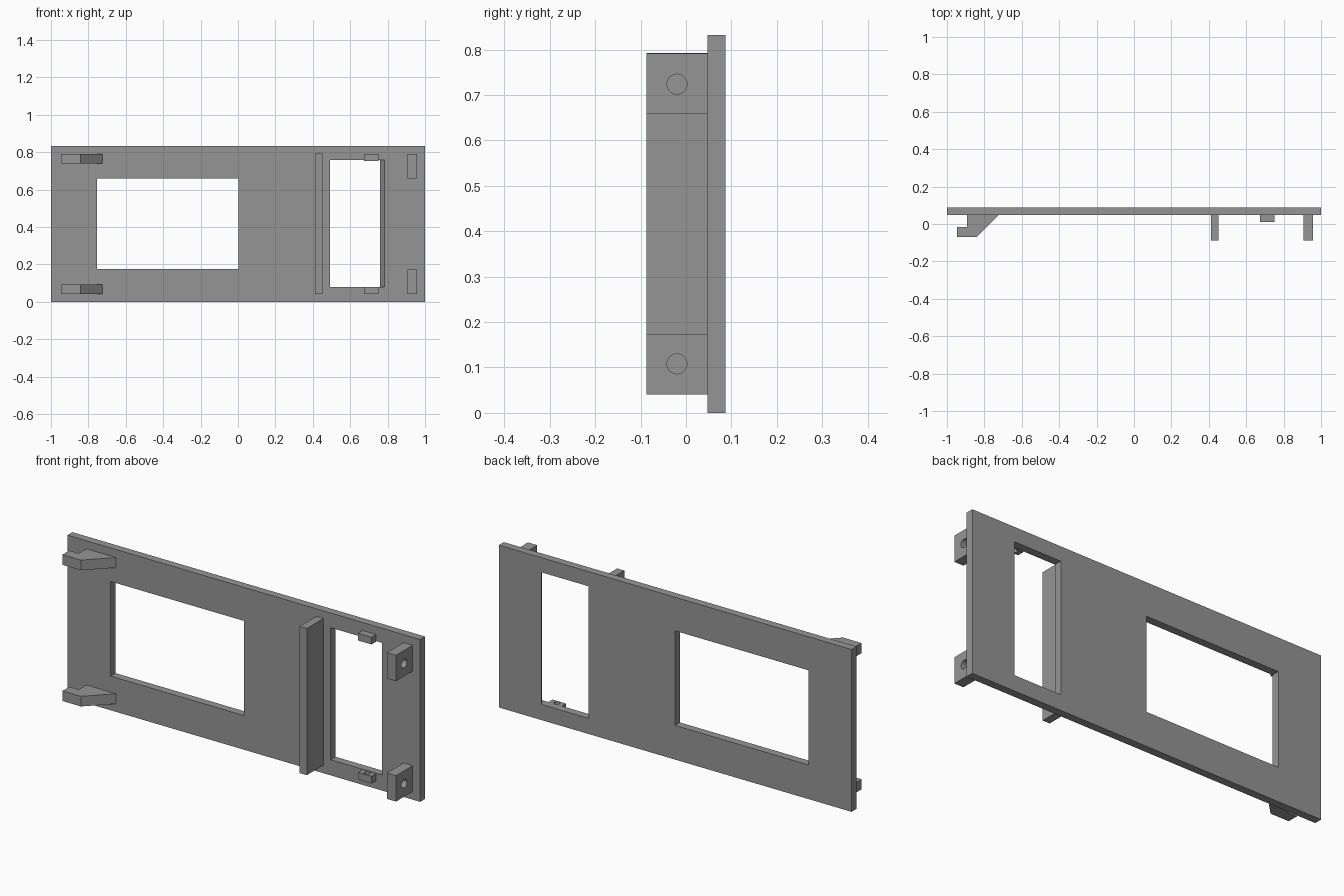
import bpy, bmesh, math
from mathutils import Matrix

if "Cube" in bpy.data.objects:
    bpy.data.objects.remove(bpy.data.objects["Cube"])

grey = bpy.data.materials.new("plastic grey")
grey.diffuse_color = (0.3, 0.3, 0.3, 1)
grey.use_nodes = True
grey.node_tree.nodes["Principled BSDF"].inputs["Base Color"].default_value = grey.diffuse_color

H = 0.832            # plate height
MID = H / 2
FRONT, BACK = 0.047, 0.087   # plate faces in y


def prism(name, outline, z0, z1):
    """Extrude an (x, y) outline from z0 to z1."""
    bm = bmesh.new()
    face = bm.faces.new([bm.verts.new((x, y, z0)) for x, y in outline])
    res = bmesh.ops.extrude_face_region(bm, geom=[face])
    verts = [g for g in res["geom"] if isinstance(g, bmesh.types.BMVert)]
    bmesh.ops.translate(bm, verts=verts, vec=(0, 0, z1 - z0))
    bmesh.ops.recalc_face_normals(bm, faces=bm.faces)
    me = bpy.data.meshes.new(name)
    bm.to_mesh(me)
    bm.free()
    me.materials.append(grey)
    ob = bpy.data.objects.new(name, me)
    bpy.context.collection.objects.link(ob)
    return ob


def box(name, x0, x1, y0, y1, z0, z1):
    return prism(name, [(x0, y0), (x1, y0), (x1, y1), (x0, y1)], z0, z1)


def drill(name, r, depth, loc, axis):
    """Round cutter centred at loc along the x or z axis."""
    c = [(r * math.cos(a), r * math.sin(a))
         for a in (2 * math.pi * i / 32 for i in range(32))]
    ob = prism(name, c, -depth / 2, depth / 2)
    rot = Matrix.Rotation(math.pi / 2, 4, 'Y') if axis == 'x' else Matrix()
    ob.data.transform(Matrix.Translation(loc) @ rot)
    return ob


def cut(ob, cutter):
    m = ob.modifiers.new("cut", 'BOOLEAN')
    m.operation, m.solver, m.object = 'DIFFERENCE', 'EXACT', cutter
    cutter.hide_render = True
    cutter.hide_set(True)


# Plate with a display window and a second window whose right side is bevelled
plate = box("face_plate", -1, 1, FRONT, BACK, 0, H)
cut(plate, box("display_cutter", -0.755, 0.002, 0, 0.2, 0.175, 0.66))
slope = (0.783 - 0.758) / (BACK - FRONT)
cut(plate, prism("side_window_cutter",
                 [(0.493, 0.02), (0.783 + slope * 0.027, 0.02),
                  (0.758 - slope * 0.02, BACK + 0.02), (0.493, BACK + 0.02)],
                 0.08, 0.757))

# Upright rib beside the second window
box("rib", 0.411, 0.451, -0.087, FRONT, 0.041, 0.793)

# Parts repeated at the bottom and top
hook = [(-0.946, -0.07), (-0.842, -0.07), (-0.724, FRONT), (-0.893, FRONT),
        (-0.893, -0.015), (-0.946, -0.015)]


def span(a, b, top):
    return (H - b, H - a) if top else (a, b)


for top, tag in ((False, "lower"), (True, "upper")):
    prism(tag + "_hook", hook, *span(0.041, 0.093, top))

    # Hinge lug with a cross hole
    lug = box(tag + "_lug", 0.905, 0.957, -0.087, FRONT, *span(0.041, 0.174, top))
    z = H - 0.108 if top else 0.108
    cut(lug, drill(tag + "_lug_drill", 0.022, 0.2, (0.93, -0.02, z), 'x'))

    # Small tab with a blind hole opening toward the window
    tab = box(tag + "_tab", 0.673, 0.75, 0.01, FRONT, *span(0.041, 0.078, top))
    z = H - 0.08 if top else 0.08
    cut(tab, drill(tag + "_tab_drill", 0.015, 0.04, (0.712, 0.0285, z), 'z'))
